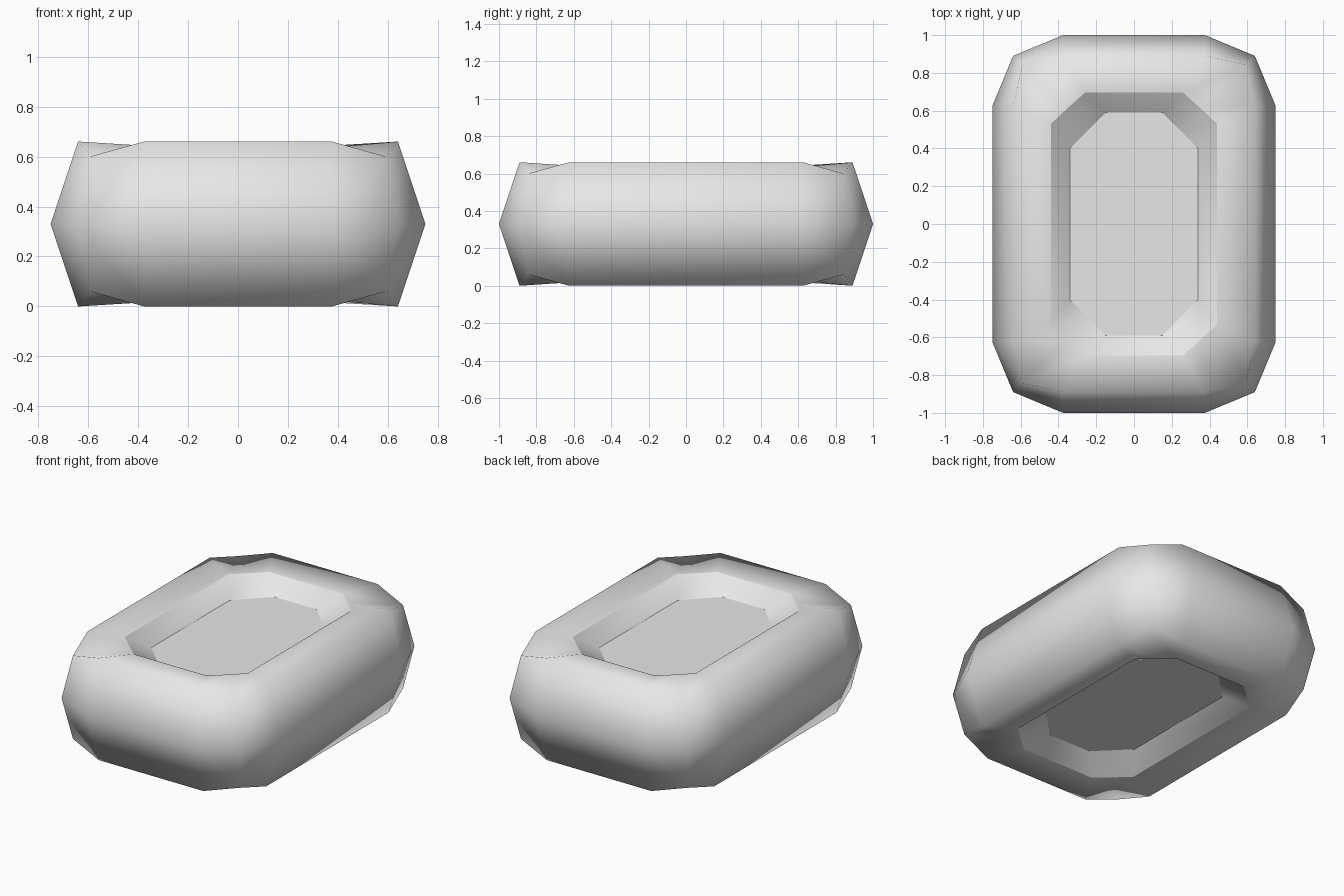
import bpy, bmesh

if "Cube" in bpy.data.objects:
    bpy.data.objects.remove(bpy.data.objects["Cube"])

# Plain light grey for the whole block
grey = bpy.data.materials.new("light_grey")
grey.diffuse_color = (0.8, 0.8, 0.8, 1)
grey.use_nodes = True
grey.node_tree.nodes["Principled BSDF"].inputs["Base Color"].default_value = grey.diffuse_color

MID = 0.33
bm = bmesh.new()


def ring(corner, s):
    """Mirror three corner points (x, y, dz) into a closed 12-point ring."""
    pts = [(x, y, z) for x, y, z in corner]
    pts += [(-x, y, z) for x, y, z in reversed(corner)]
    pts += [(-x, -y, z) for x, y, z in corner]
    pts += [(x, -y, z) for x, y, z in reversed(corner)]
    return [bm.verts.new((x, y, MID + s * z)) for x, y, z in pts]


def bridge(a, b):
    n = len(a)
    for i in range(n):
        j = (i + 1) % n
        bm.faces.new((a[i], a[j], b[j], b[i]))


waist = [(0.75, 0.625, 0), (0.64, 0.89, 0), (0.375, 1.0, 0)]
shoulder = [(0.64, 0.625, 0.33), (0.592, 0.842, 0.27), (0.375, 0.89, 0.33)]
rim = [(0.44, 0.53, 0.312), (0.35, 0.615, 0.312), (0.26, 0.695, 0.312)]
floor = [(0.34, 0.40, 0.22), (0.245, 0.495, 0.22), (0.15, 0.59, 0.22)]

# Rounded body with a shallow recess on the top and the bottom
mid_ring = ring(waist, 1)
for s in (1, -1):
    loops = [mid_ring] + [ring(c, s) for c in (shoulder, rim, floor)]
    for a, b in zip(loops, loops[1:]):
        bridge(a, b)
    bm.faces.new(loops[-1])
    # Crisp edges around the recess
    for loop in loops[2:]:
        for i, v in enumerate(loop):
            bm.edges.get((v, loop[(i + 1) % 12])).smooth = False

bmesh.ops.recalc_face_normals(bm, faces=bm.faces[:])
for f in bm.faces:
    f.smooth = True
mesh = bpy.data.meshes.new("rounded_block")
bm.to_mesh(mesh)
bm.free()
mesh.materials.append(grey)
block = bpy.data.objects.new("rounded_block", mesh)
bpy.context.collection.objects.link(block)
